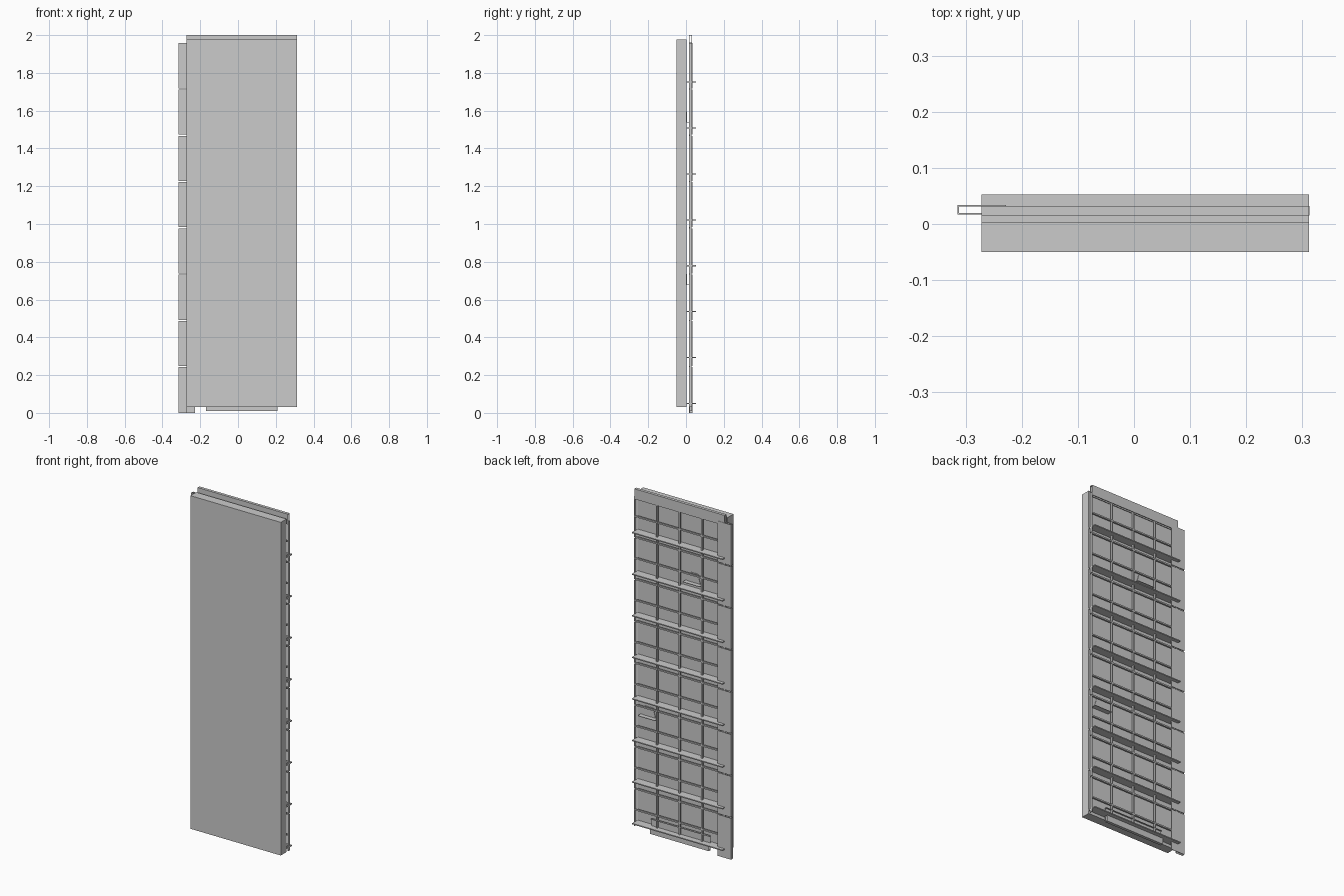
import bpy, bmesh

if "Cube" in bpy.data.objects:
    bpy.data.objects.remove(bpy.data.objects["Cube"])

def box_into(bm, x0, x1, y0, y1, z0, z1):
    verts = bmesh.ops.create_cube(bm, size=1)["verts"]
    for v in verts:
        v.co.x = x1 if v.co.x > 0 else x0
        v.co.y = y1 if v.co.y > 0 else y0
        v.co.z = z1 if v.co.z > 0 else z0

def finish(name, bm):
    bmesh.ops.recalc_face_normals(bm, faces=bm.faces)
    mesh = bpy.data.meshes.new(name)
    bm.to_mesh(mesh)
    bm.free()
    ob = bpy.data.objects.new(name, mesh)
    bpy.context.collection.objects.link(ob)
    return ob

def boxes(name, items):
    bm = bmesh.new()
    for b in items:
        box_into(bm, *b)
    return finish(name, bm)

def prism(name, outline, y0, y1):
    """Extrude an xz outline along y."""
    bm = bmesh.new()
    face = bm.faces.new([bm.verts.new((x, y0, z)) for x, z in outline])
    ext = bmesh.ops.extrude_face_region(bm, geom=[face])["geom"]
    for v in ext:
        if isinstance(v, bmesh.types.BMVert):
            v.co.y = y1
    return finish(name, bm)

LEFT, RIGHT = -0.272, 0.312
PITCH, GAP, ROWS = 0.245, 0.006, 8
T = 0.003  # sheet thickness

# Front slab
boxes("front_slab", [(LEFT, RIGHT, -0.05, 0.003, 0.03, 1.977)])

# Horizontal shelf rails crossing the back
for i in range(ROWS):
    z = 0.05 + i * 0.243
    boxes(f"rail_{i}", [(LEFT, RIGHT, 0.003, 0.053, z - 0.003, z + 0.003)])

# Folded edge strips, one section per row on both sides
for i in range(ROWS):
    z0 = i * PITCH + (GAP / 2 if i else 0)
    z1 = (i + 1) * PITCH - GAP / 2
    boxes(f"left_edge_strip_{i}", [
        (-0.315, -0.228, 0.034 - T, 0.034, z0, z1),
        (-0.315, -0.315 + T, 0.017, 0.034 - T, z0, z1),
        (-0.315 + T, -0.27, 0.017, 0.017 + T, z0, z1)])
    zr = max(z0, 0.03)
    boxes(f"right_edge_strip_{i}", [(0.309, 0.313, 0.015, 0.032, zr, z1)])

# Grid of thin bars between slab and rails
step = (RIGHT - LEFT) / 4
boxes("grid_uprights", [
    (x - 0.004, x + 0.004, 0.017, 0.029, 0.03, 1.96)
    for x in (LEFT + 0.004 + step * k for k in range(4))])
boxes("grid_crossbars", [
    (LEFT, 0.309, 0.018, 0.028, z - 0.004, z + 0.004)
    for z in (PITCH / 2 * k for k in range(1, 2 * ROWS))])

# Inverted channel along the top
boxes("top_channel", [
    (LEFT, RIGHT, 0.015, 0.032, 2 - T, 2.0),
    (LEFT, RIGHT, 0.032 - T, 0.032, 1.94, 2 - T),
    (LEFT, RIGHT, 0.015, 0.015 + T, 1.94, 2 - T)])

# Channel at the foot
boxes("foot_channel", [
    (-0.17, 0.21, 0.015, 0.015 + T, 0.01, 0.095),
    (-0.17, 0.21, 0.015 + T, 0.032, 0.01, 0.01 + T),
    (-0.17, 0.21, 0.032 - T, 0.032, 0.01 + T, 0.045),
    (-0.17, 0.21, 0.015 + T, 0.026, 0.092, 0.095)])

# Small trapezoid brackets with a ledge
for i, (x, z) in enumerate([(-0.055, 1.54), (0.235, 0.68)]):
    prism(f"bracket_plate_{i}", [(x - 0.042, z), (x + 0.042, z),
          (x + 0.026, z + 0.055), (x - 0.026, z + 0.055)], 0.003, 0.006)
    boxes(f"bracket_ledge_{i}", [(x - 0.055, x + 0.055, 0.003, 0.032, z - 0.003, z)])
